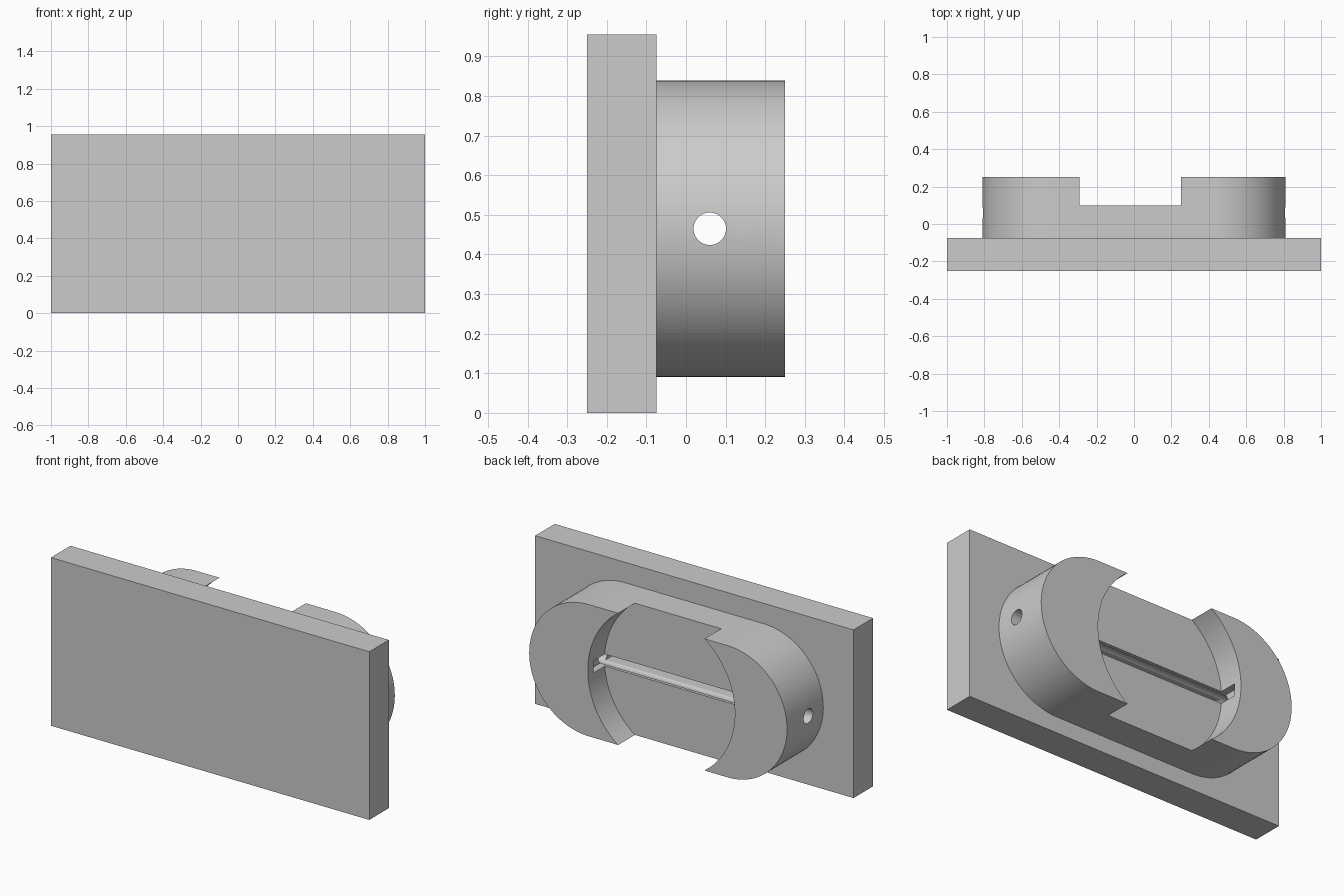
import bpy, bmesh, math
from mathutils import Matrix

cube = bpy.data.objects.get("Cube")
if cube:
    bpy.data.objects.remove(cube, do_unlink=True)

MID_Z = 0.465      # height of the boss centre line
POCKET_X = -0.02   # centre of the round pocket

grey = bpy.data.materials.new("plain_grey")
grey.use_nodes = True
grey.diffuse_color = (0.6, 0.6, 0.6, 1)
grey.node_tree.nodes["Principled BSDF"].inputs["Base Color"].default_value = (0.6, 0.6, 0.6, 1)


def make_object(name, bm):
    bmesh.ops.recalc_face_normals(bm, faces=bm.faces)
    mesh = bpy.data.meshes.new(name)
    bm.to_mesh(mesh)
    bm.free()
    mesh.materials.append(grey)
    obj = bpy.data.objects.new(name, mesh)
    bpy.context.collection.objects.link(obj)
    return obj


def box(name, x, y, z):
    bm = bmesh.new()
    size = [b - a for a, b in (x, y, z)]
    centre = [(a + b) / 2 for a, b in (x, y, z)]
    bmesh.ops.create_cube(bm, size=1, matrix=Matrix.Translation(centre) @ Matrix.Diagonal((*size, 1)))
    return make_object(name, bm)


def cylinder(name, centre, radius, length, axis, segments):
    bm = bmesh.new()
    turn = Matrix.Rotation(math.pi / 2, 4, axis)
    bmesh.ops.create_cone(bm, cap_ends=True, segments=segments, radius1=radius, radius2=radius,
                          depth=length, matrix=Matrix.Translation(centre) @ turn)
    return make_object(name, bm)


def stadium(name, half_length, radius, y0, y1, steps=48):
    bm = bmesh.new()
    ring = []
    for side, start in ((1, -math.pi / 2), (-1, math.pi / 2)):
        for i in range(steps + 1):
            a = start + math.pi * i / steps
            x = side * (half_length - radius) + radius * math.cos(a)
            ring.append(bm.verts.new((x, y0, MID_Z + radius * math.sin(a))))
    face = bm.faces.new(ring)
    grown = bmesh.ops.extrude_face_region(bm, geom=[face])["geom"]
    moved = [v for v in grown if isinstance(v, bmesh.types.BMVert)]
    bmesh.ops.translate(bm, verts=moved, vec=(0, y1 - y0, 0))
    return make_object(name, bm)


def cut(target, cutter):
    cutter.hide_render = True
    mod = target.modifiers.new("cut", 'BOOLEAN')
    mod.operation = 'DIFFERENCE'
    mod.solver = 'EXACT'
    mod.object = cutter
    bpy.context.view_layer.objects.active = target
    bpy.ops.object.modifier_apply(modifier=mod.name)
    bpy.data.objects.remove(cutter, do_unlink=True)


# Front plate
box("base_plate", (-1, 1), (-0.25, -0.075), (0, 0.955))

# Rounded boss on the back of the plate
boss = stadium("rounded_boss", 0.81, 0.374, -0.075, 0.25)

# Round pocket, wider than the boss is tall, so it opens top and bottom
cut(boss, cylinder("pocket_cutter", (POCKET_X, 0.3, MID_Z), 0.462, 0.4, 'X', 128))

# Slot across the pocket floor and a little way into its walls
cut(boss, box("slot_cutter", (POCKET_X - 0.5, POCKET_X + 0.5), (-0.07, 0.2),
              (MID_Z - 0.034, MID_Z + 0.034)))

# Pin hole through both ends
cut(boss, cylinder("pin_cutter", (0, 0.06, MID_Z), 0.041, 2, 'Y', 48))

bpy.ops.object.select_all(action='DESELECT')
boss.select_set(True)
bpy.context.view_layer.objects.active = boss
bpy.ops.object.shade_smooth_by_angle(angle=math.radians(30))
